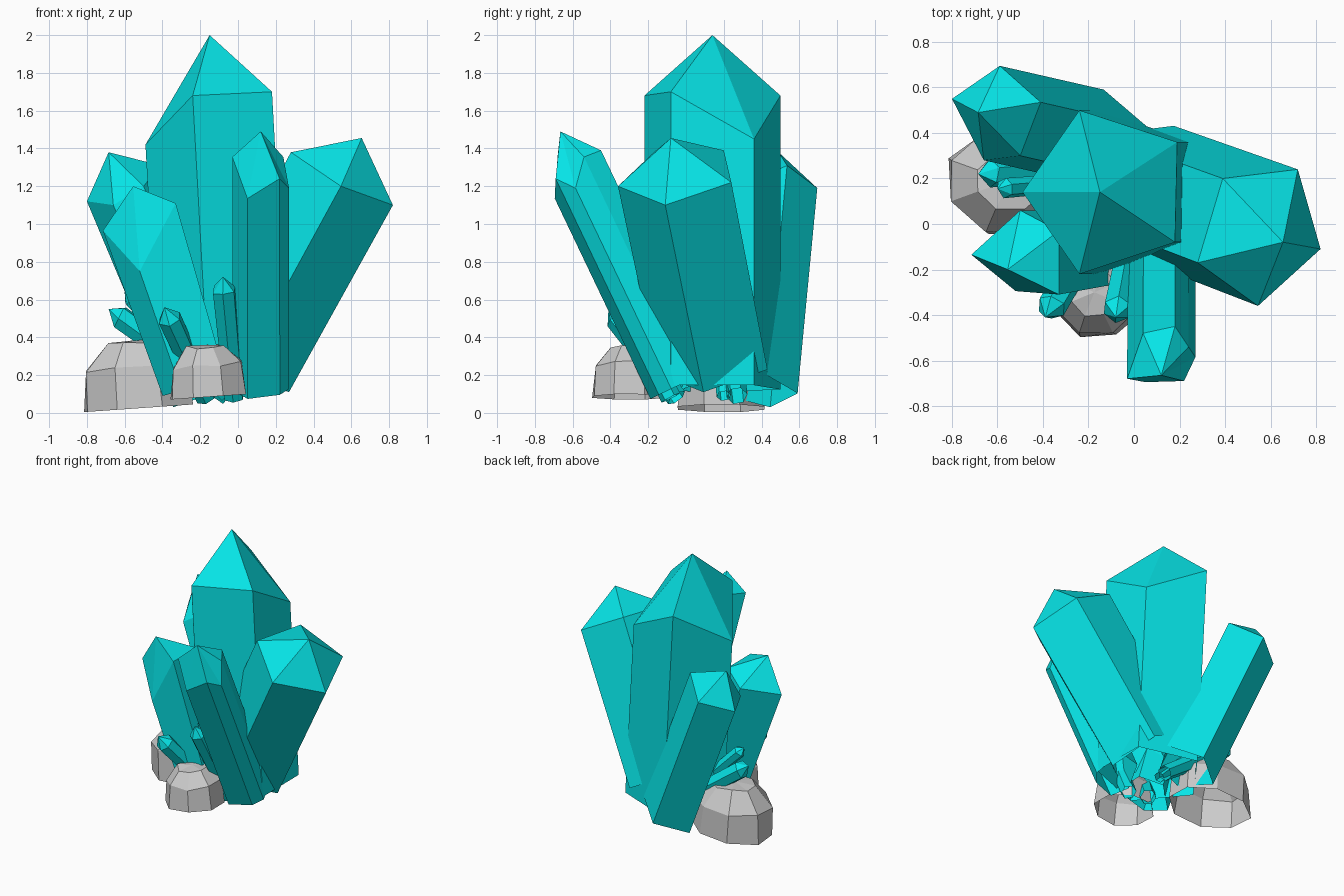
import bpy, bmesh, math, random
from mathutils import Vector, Matrix

if "Cube" in bpy.data.objects:
    bpy.data.objects.remove(bpy.data.objects["Cube"])

random.seed(7)
teal = bpy.data.materials.new("teal_crystal")
teal.diffuse_color = (0.002, 0.78, 0.8, 1)
teal.use_nodes = True
teal.node_tree.nodes["Principled BSDF"].inputs["Base Color"].default_value = teal.diffuse_color


def finish(name, bm, mat=None):
    me = bpy.data.meshes.new(name)
    bm.to_mesh(me)
    bm.free()
    if mat:
        me.materials.append(mat)
    ob = bpy.data.objects.new(name, me)
    bpy.context.collection.objects.link(ob)
    return ob


def crystal(name, tip, ring, base, taper=1.0):
    """Open prism from a flat cut at base up to a jagged shoulder ring, closed by a point."""
    ring = [Vector(p) for p in ring]      # counter-clockwise seen from the tip
    base = Vector(base)
    mid = sum(ring, Vector()) / len(ring)
    axis = (mid - base).normalized()
    bm = bmesh.new()
    top = [bm.verts.new(p) for p in ring]
    low = []
    for p in ring:
        d = p - mid
        low.append(bm.verts.new(base + (d - axis * d.dot(axis)) * taper))
    peak = bm.verts.new(tip)
    n = len(ring)
    for i in range(n):
        j = (i + 1) % n
        bm.faces.new((top[i], top[j], peak))
        bm.faces.new((low[i], low[j], top[j], top[i]))
    return finish(name, bm, teal)


def small_crystal(name, tip, base, r, sides=6):
    """Regular little crystal along the line from base to tip."""
    tip, base = Vector(tip), Vector(base)
    axis = (tip - base).normalized()
    rot = Vector((0, 0, 1)).rotation_difference(axis)
    ring = []
    for i in range(sides):
        a = 2 * math.pi * i / sides + 0.4
        lift = random.uniform(-0.2, 0.2) * r
        ring.append(tip - axis * r * 1.1 + rot @ Vector((r * math.cos(a), r * math.sin(a), lift)))
    crystal(name, tip, ring, base, 0.85)


def rock(name, centre, size, tilt, sides=8):
    """Faceted boulder: stacked jittered rings, open below."""
    bm = bmesh.new()
    rings = []
    for k, (r, z) in enumerate(((1.0, 0), (0.95, 0.6), (0.52, 0.97))):
        row = []
        for i in range(sides):
            a = 2 * math.pi * (i + 0.5) / sides
            q = r * random.uniform(0.95, 1.05)
            h = z + (random.uniform(-0.05, 0.05) if k else 0)
            row.append(bm.verts.new((q * math.cos(a) * size[0], q * math.sin(a) * size[1], h * size[2])))
        rings.append(row)
    for a, b in zip(rings, rings[1:]):
        for i in range(sides):
            j = (i + 1) % sides
            bm.faces.new((a[i], a[j], b[j], b[i]))
    peak = bm.verts.new((0, 0, size[2]))
    for i in range(sides):
        bm.faces.new((rings[-1][i], rings[-1][(i + 1) % sides], peak))
    bm.transform(Matrix.Translation(centre) @ Matrix.Rotation(math.radians(tilt), 4, 'Y'))
    finish(name, bm)


# Large crystals
crystal("main_crystal", (-0.15, 0.14, 2.0),
        [(-0.24, -0.22, 1.68), (0.18, -0.08, 1.70), (0.19, 0.36, 1.45),
         (-0.24, 0.50, 1.68), (-0.49, 0.14, 1.42)], (-0.04, 0.14, 0.13))
crystal("right_crystal", (0.655, -0.08, 1.455),
        [(0.72, 0.24, 1.22), (0.39, 0.20, 1.39), (0.28, -0.17, 1.38),
         (0.545, -0.36, 1.20), (0.82, -0.11, 1.10)], (0.01, 0.16, 0.265), 0.97)
crystal("back_left_crystal", (-0.685, 0.49, 1.38),
        [(-0.59, 0.695, 1.19), (-0.80, 0.55, 1.12), (-0.66, 0.28, 1.10),
         (-0.50, 0.30, 1.20), (-0.41, 0.535, 1.31)], (-0.145, 0.37, 0.12))
crystal("front_left_crystal", (-0.555, -0.2, 1.2),
        [(-0.715, -0.135, 0.965), (-0.52, -0.295, 0.75), (-0.33, -0.31, 1.11),
         (-0.33, -0.03, 1.11), (-0.50, 0.06, 1.03)], (-0.21, -0.12, 0.15), 0.85)
crystal("front_crystal", (0.12, -0.665, 1.49),
        [(-0.03, -0.68, 1.355), (0.05, -0.695, 1.135), (0.22, -0.69, 1.24),
         (0.27, -0.585, 1.19), (0.24, -0.54, 1.355), (0.18, -0.45, 1.39),
         (0.04, -0.48, 1.39)], (0.14, -0.04, 0.145))

# Small crystals at the foot
for i, (tip, base, r) in enumerate((
        ((-0.08, -0.41, 0.72), (-0.02, -0.08, 0.08), 0.065),
        ((-0.39, -0.41, 0.56), (-0.17, -0.05, 0.08), 0.065),
        ((-0.685, 0.22, 0.55), (-0.05, 0.27, 0.09), 0.065),
        ((-0.60, 0.155, 0.64), (-0.06, 0.20, 0.09), 0.045))):
    small_crystal(f"small_crystal_{i + 1}", tip, base, r)

# Boulders
rock("left_rock", (-0.52, 0.19, 0.025), (0.31, 0.25, 0.36), -4)
rock("front_rock", (-0.155, -0.30, 0.085), (0.21, 0.21, 0.275), -4)
